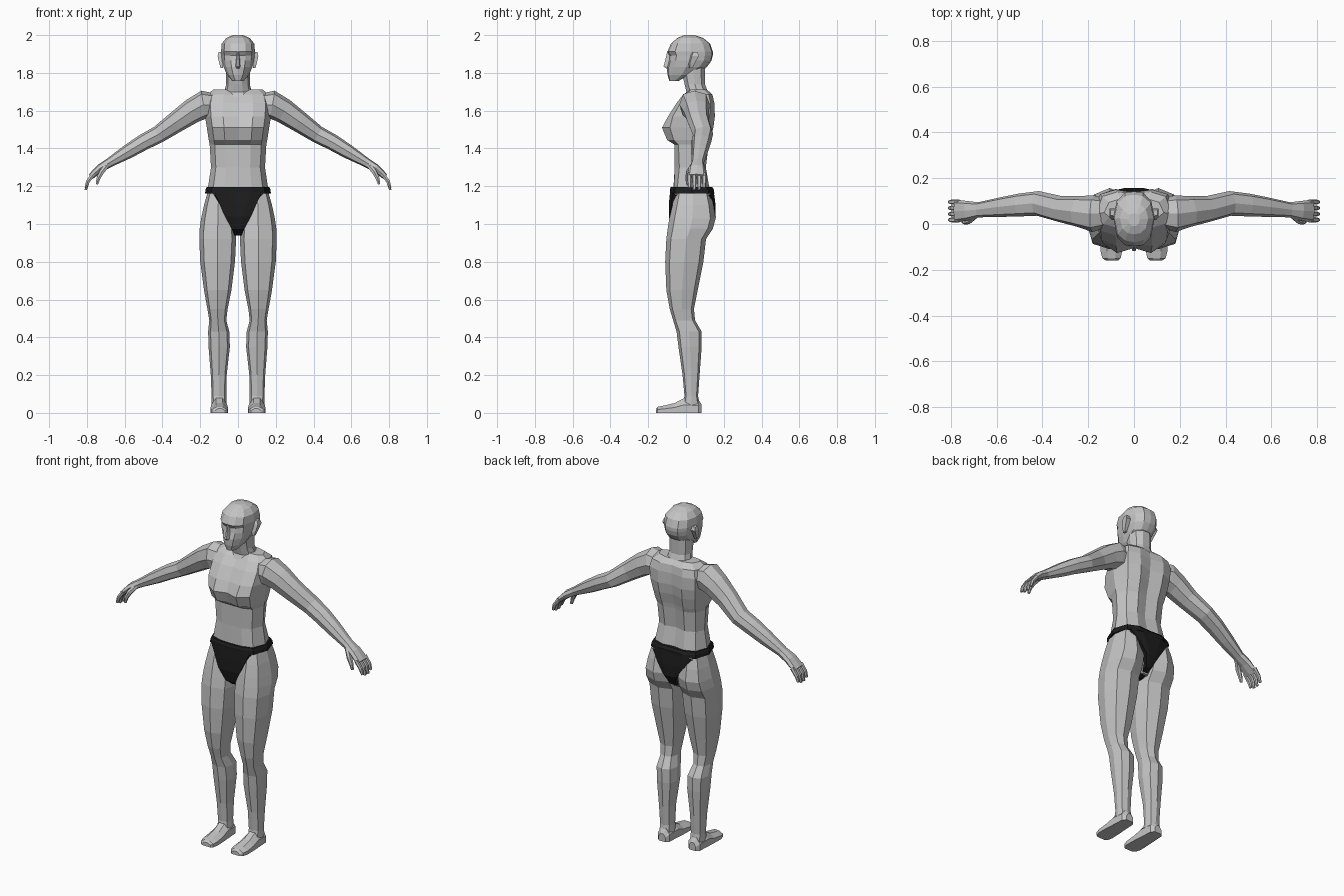
import bpy, bmesh, math
from mathutils import Vector


def material(name, v):
    m = bpy.data.materials.new(name)
    m.diffuse_color = (v, v, v, 1)
    return m


SKIN = material("grey skin", 0.55)
DARK = material("black cloth", 0.012)


def loft(name, rings, mat, mirror=False):
    """Skin a list of equal-length closed rings and cap both ends."""
    bm = bmesh.new()
    rows = [[bm.verts.new(p) for p in r] for r in rings]
    n = len(rows[0])
    for a, b in zip(rows, rows[1:]):
        for i in range(n):
            j = (i + 1) % n
            bm.faces.new((a[i], a[j], b[j], b[i]))
    bm.faces.new(rows[0])
    bm.faces.new(rows[-1])
    bmesh.ops.recalc_face_normals(bm, faces=bm.faces)
    me = bpy.data.meshes.new(name)
    bm.to_mesh(me)
    bm.free()
    me.materials.append(mat)
    ob = bpy.data.objects.new(name, me)
    bpy.context.collection.objects.link(ob)
    if mirror:
        ob.modifiers.new("mirror", 'MIRROR').use_mirror_merge = False
    return ob


def oval(n=8, k=0.8):
    """Unit oval; k below 1 makes it squarer."""
    pts = []
    for i in range(n):
        c, s = math.cos(2 * math.pi * i / n), math.sin(2 * math.pi * i / n)
        pts.append((math.copysign(abs(c) ** k, c), math.copysign(abs(s) ** k, s)))
    return pts


def body_ring(z, w, *ys):
    """Symmetric ring: half width plus depths from front centre to back centre."""
    half = [(f * w, y, z) for f, y in zip((0, .45, .82, 1, .84, .45, 0), ys)]
    return half + [(-x, y, z) for x, y, z in half[-2:0:-1]]


def tube(name, path, mat=SKIN, n=8, mirror=True):
    """Limb along a path of (x, y, z, half depth, half thickness)."""
    pts = [Vector(p[:3]) for p in path]
    rings = []
    for i, p in enumerate(path):
        t = (pts[min(i + 1, len(pts) - 1)] - pts[max(i - 1, 0)]).normalized()
        up = t.cross(Vector((0, 1, 0))).normalized()
        side = up.cross(t)
        rings.append([pts[i] + side * c * p[3] + up * s * p[4] for c, s in oval(n)])
    return loft(name, rings, mat, mirror)


# Torso
TORSO = [
    (0.95, .03, -.03, -.03, -.02, .03, .08, .09, .09),
    (1.05, .12, -.07, -.065, -.04, .03, .10, .12, .12),
    (1.17, .163, -.078, -.073, -.05, .03, .105, .135, .13),
    (1.20, .158, -.066, -.063, -.045, .03, .10, .122, .112),
    (1.30, .143, -.06, -.06, -.035, .03, .08, .105, .09),
    (1.42, .150, -.06, -.06, -.04, .03, .09, .12, .105),
    (1.445, .155, -.085, -.10, -.065, .03, .10, .127, .108),
    (1.51, .165, -.105, -.127, -.085, .03, .115, .145, .125),
    (1.57, .175, -.085, -.095, -.07, .035, .125, .153, .135),
    (1.64, .178, -.045, -.05, -.03, .04, .13, .15, .138),
    (1.685, .165, .0, -.015, .0, .045, .12, .14, .132),
    (1.712, .13, .04, .025, .03, .05, .095, .11, .11),
]
loft("torso", [body_ring(*r) for r in TORSO], SKIN)

# Neck
NECK = [(1.63, .085, -.04, .12), (1.70, .072, .0, .118),
        (1.74, .063, -.01, .103), (1.83, .062, -.03, .105)]
loft("neck", [[(w * c, (f + b) / 2 + (b - f) / 2 * s, z) for c, s in oval(10, .9)]
              for z, w, f, b in NECK], SKIN)

# Head
HEAD = [
    (1.757, .030, -.088, -.086, -.075, -.06, -.045, -.04, -.04),
    (1.79, .058, -.098, -.092, -.065, -.02, .01, .02, .02),
    (1.83, .076, -.102, -.092, -.055, .0, .07, .105, .11),
    (1.865, .085, -.092, -.082, -.055, .02, .095, .13, .135),
    (1.893, .088, -.090, -.076, -.05, .025, .10, .137, .142),
    (1.912, .090, -.098, -.092, -.058, .025, .10, .137, .142),
    (1.955, .086, -.080, -.072, -.045, .025, .09, .122, .128),
    (1.985, .062, -.045, -.04, -.02, .025, .065, .085, .09),
    (2.0, .025, -.01, -.008, .0, .02, .04, .045, .045),
]
loft("head", [body_ring(*r) for r in HEAD], SKIN)

# Nose
loft("nose", [[(-w, -.075, z), (w, -.075, z), (w * .35, y, z), (-w * .35, y, z)]
              for z, w, y in ((1.915, .009, -.099), (1.87, .013, -.109),
                              (1.834, .019, -.119), (1.824, .015, -.105))], SKIN)

# Ears, leaning back at the top
loft("ears", [[(.08, y - d, z), (.108 * f, y - d * .6, z), (.108 * f, y + d, z), (.08, y + d, z)]
              for z, y, d, f in ((1.825, .025, .009, .85), (1.85, .03, .016, .92),
                                 (1.89, .045, .023, 1.0), (1.91, .047, .014, .95))], SKIN, True)

# Arms down to the knuckles
tube("arms", [
    (.10, .05, 1.625, .06, .06), (.18, .045, 1.632, .08, .075),
    (.24, .055, 1.60, .068, .066), (.32, .065, 1.545, .057, .057),
    (.42, .09, 1.475, .054, .046), (.50, .083, 1.433, .05, .043),
    (.58, .074, 1.385, .043, .038), (.68, .062, 1.325, .033, .025),
    (.73, .058, 1.295, .043, .022), (.778, .056, 1.252, .049, .016)])

# Fingers and thumbs
for i in range(4):
    y = .018 + .026 * i
    tip = 1.18 + (.012 if i in (0, 3) else 0)
    tube(f"finger_{i + 1}", [(.765, y, 1.265, .012, .012), (.795, y, 1.225, .0115, .011),
                             (.806, y, tip, .008, .007)], n=6)
tube("thumbs", [(.69, .04, 1.315, .014, .014), (.722, .014, 1.275, .015, .014),
                (.74, .008, 1.24, .011, .011), (.747, .008, 1.21, .007, .007)], n=6)

# Legs: height, inner, outer, front, back
LEG = [
    (1.17, .04, .160, -.055, .128), (1.10, .03, .180, -.072, .146),
    (1.03, .018, .195, -.088, .157), (.975, .012, .203, -.097, .142),
    (.92, .010, .205, -.104, .106), (.80, .016, .200, -.110, .092),
    (.65, .035, .180, -.104, .062), (.55, .055, .162, -.086, .042),
    (.49, .062, .152, -.068, .048), (.43, .046, .158, -.050, .083),
    (.35, .043, .156, -.040, .083), (.20, .060, .144, -.018, .072),
    (.09, .062, .140, -.008, .064), (.03, .060, .140, -.02, .075),
]
loft("legs", [[((a + b) / 2 + (b - a) / 2 * c, (f + k) / 2 + (k - f) / 2 * s, z)
               for c, s in oval(8, .75)] for z, a, b, f, k in LEG], SKIN, True)

# Feet: depth, inner, outer, top height
FOOT = [(.083, .078, .122, .045), (.065, .062, .138, .07), (-.01, .058, .142, .078),
        (-.06, .054, .145, .052), (-.12, .052, .146, .038), (-.15, .058, .138, .032),
        (-.16, .07, .122, .022)]
loft("feet", [[(a, y, 0), (b, y, 0), (b, y, h * .55), (b * .7 + a * .3, y, h),
               (a * .7 + b * .3, y, h), (a, y, h * .6)] for y, a, b, h in FOOT], SKIN, True)

# Waistband, following the waist a little outside the skin
BAND = [(1.162, .174, -.084, -.080, -.058, .03, .120, .150, .148),
        (1.182, .172, -.086, -.081, -.058, .03, .117, .148, .148),
        (1.197, .166, -.080, -.075, -.054, .03, .110, .138, .134)]
loft("waistband", [body_ring(*r) for r in BAND], DARK)

# Brief panel, running from the front under the crotch to the back
PANEL = [(-.086, 1.175, .125, .018), (-.092, 1.11, .098, .014), (-.092, 1.04, .070, .008),
         (-.075, .97, .032, .004), (-.03, .938, .018, 0), (.06, .94, .016, 0),
         (.125, .975, .018, 0), (.158, 1.035, .042, .004), (.158, 1.10, .085, .010),
         (.150, 1.17, .130, .022)]
CORE = Vector((0, .03, 1.10))
panel = []
for y, z, w, curve in PANEL:
    inward = (CORE - Vector((0, y, z))).normalized()
    outer = [Vector((f * w, y, z)) + inward * curve * abs(f) ** 3 for f in (-1, -.5, .5, 1)]
    panel.append(outer + [p + inward * .045 for p in reversed(outer)])
loft("brief_panel", panel, DARK)
